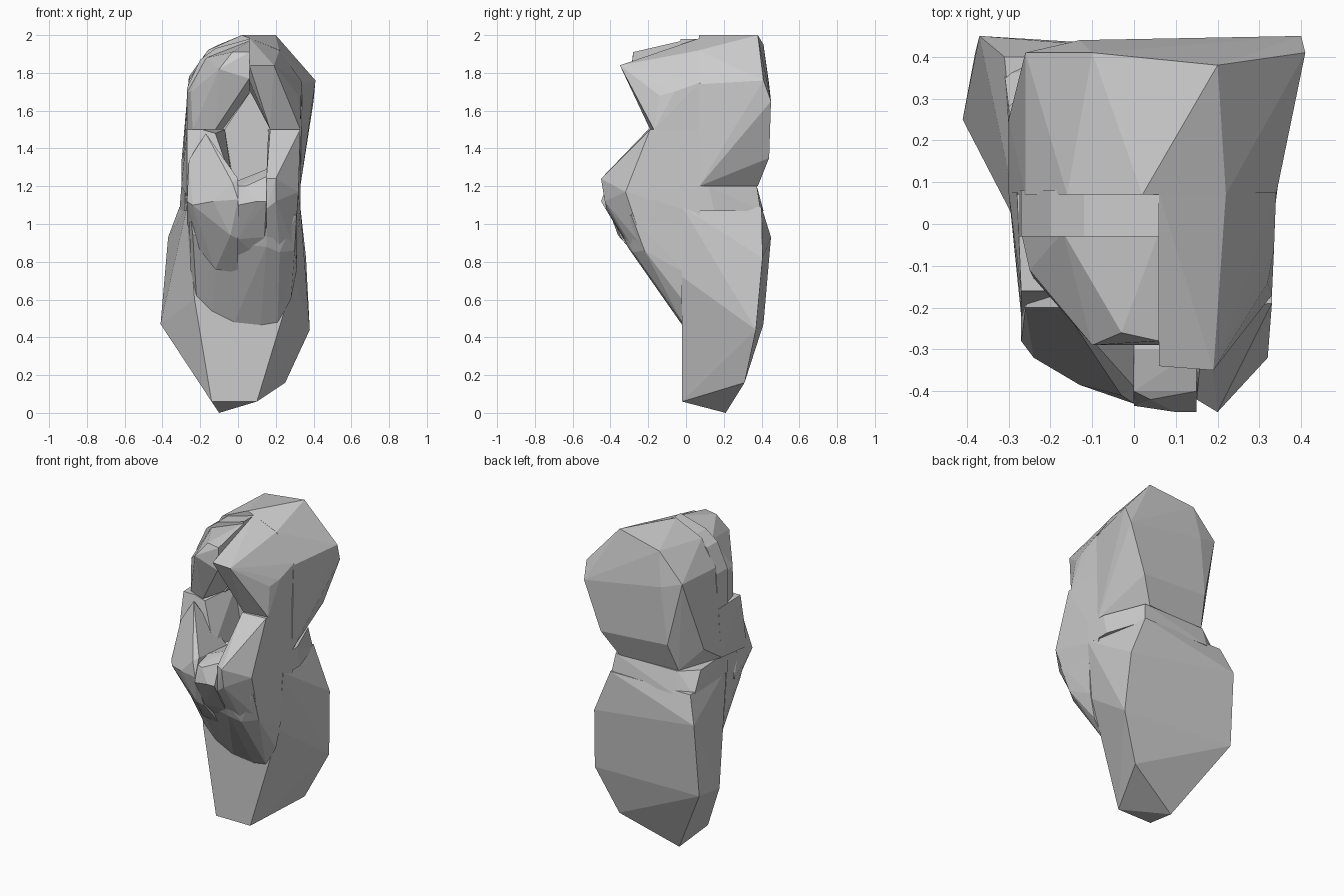
import bpy
import bmesh


def hull(name, points):
    """Flat-faced solid around a few corner points."""
    bm = bmesh.new()
    for p in points:
        bm.verts.new(p)
    bmesh.ops.convex_hull(bm, input=bm.verts)
    loose = [v for v in bm.verts if not v.link_faces]
    bmesh.ops.delete(bm, geom=loose, context='VERTS')
    bmesh.ops.dissolve_limit(bm, angle_limit=0.03, verts=bm.verts, edges=bm.edges)
    bmesh.ops.recalc_face_normals(bm, faces=bm.faces)
    me = bpy.data.meshes.new(name)
    bm.to_mesh(me)
    bm.free()
    ob = bpy.data.objects.new(name, me)
    bpy.context.collection.objects.link(ob)
    return ob


def layer(y, pairs):
    """Cross-section in the x-z plane at depth y."""
    return [(x, y, z) for x, z in pairs]


# Lower rear mass
hull("lower_body",
     layer(-0.02, [(-0.14, 0.06), (0.10, 0.06), (0.30, 0.72), (0.33, 1.09), (-0.27, 1.09), (-0.23, 0.6)])
     + [(-0.10, 0.21, 0), (0.25, 0.31, 0.16), (0.38, 0.37, 0.44),
        (-0.41, 0.25, 0.47), (-0.38, 0.41, 0.47), (-0.37, 0.45, 0.93),
        (0.36, 0.405, 0.82), (0.25, 0.40, 1.09), (-0.31, 0.40, 1.09)])

# Narrow waist band
hull("waist",
     layer(-0.02, [(-0.28, 1.07), (0.33, 1.07), (0.33, 1.2), (-0.28, 1.2)])
     + [(0.33, 0.15, 1.07), (0.33, 0.12, 1.2), (0.25, 0.395, 1.07), (0.23, 0.375, 1.2),
        (-0.20, 0.41, 1.07), (-0.20, 0.37, 1.2), (-0.31, 0.36, 1.07), (-0.30, 0.28, 1.2)])

# Upper rear mass
hull("upper_body",
     layer(0.07, [(-0.30, 1.2), (0.33, 1.2), (0.34, 1.74), (0.22, 1.92), (0.02, 2.0),
                  (-0.16, 1.92), (-0.26, 1.76)])
     + [(0.20, 0.38, 2.0), (-0.10, 0.41, 1.95), (-0.26, 0.41, 1.78), (0.41, 0.41, 1.76),
        (0.40, 0.45, 1.65), (-0.13, 0.44, 1.74), (0.29, 0.44, 1.35), (-0.17, 0.43, 1.38),
        (-0.30, 0.25, 1.32), (0.20, 0.38, 1.2), (-0.20, 0.36, 1.2)])

# Upper right front block
hull("brow_right",
     layer(0.075, [(0.06, 1.985), (0.22, 1.92), (0.34, 1.75), (0.33, 1.5), (0.17, 1.5), (0.06, 1.71)])
     + [(0.06, -0.34, 1.84), (0.19, -0.35, 1.84), (0.06, -0.27, 1.76), (0.17, -0.19, 1.5),
        (0.33, -0.17, 1.5), (0.335, -0.06, 1.7), (0.32, -0.14, 1.68)])

# Upper left front block and the strip behind it
hull("brow_left",
     layer(-0.02, [(0.06, 1.97), (-0.17, 1.88), (-0.27, 1.70), (-0.27, 1.5), (-0.08, 1.5), (0.06, 1.69)])
     + [(0.06, -0.28, 1.91), (-0.03, -0.26, 1.91), (-0.10, -0.29, 1.82), (0.06, -0.29, 1.77),
        (-0.03, -0.27, 1.74), (-0.12, -0.18, 1.5), (-0.24, -0.13, 1.5), (-0.25, -0.11, 1.70)])
strip = [(0.06, 1.98), (-0.12, 1.93), (-0.20, 1.87), (-0.27, 1.72), (-0.275, 1.5), (-0.07, 1.5), (0.06, 1.69)]
hull("brow_strip", layer(-0.03, strip) + layer(0.08, strip))

# Side posts beside the opening
hull("cheek_right",
     layer(0.075, [(0.16, 1.5), (0.33, 1.5), (0.33, 1.05), (0.15, 0.9), (0.15, 1.25)])
     + [(0.17, -0.20, 1.5), (0.33, -0.19, 1.5), (0.15, -0.42, 1.24), (0.20, -0.45, 1.24),
        (0.32, -0.32, 1.17), (0.20, -0.43, 1.12), (0.15, -0.42, 1.08), (0.15, -0.30, 0.88),
        (0.22, -0.28, 0.87), (0.30, -0.22, 0.87)])
hull("cheek_left",
     layer(0.075, [(-0.07, 1.5), (-0.28, 1.5), (-0.30, 1.2), (-0.02, 1.2)])
     + [(-0.19, -0.16, 1.5), (-0.27, -0.16, 1.5), (-0.12, -0.16, 1.48), (-0.03, -0.20, 1.22),
        (-0.27, -0.20, 1.3), (-0.27, -0.22, 1.15)])

# Muzzle lobes at the front
hull("muzzle_left",
     [(-0.17, -0.20, 1.48), (-0.26, -0.20, 1.34), (-0.27, -0.28, 1.12), (-0.24, -0.32, 1.10),
      (-0.13, -0.385, 1.12), (0, -0.43, 1.13), (-0.03, -0.41, 1.22), (0, -0.39, 1.24),
      (0, -0.34, 0.92), (-0.04, -0.36, 0.94), (0, -0.18, 0.74), (-0.12, -0.18, 0.76),
      (-0.20, -0.18, 0.86), (-0.27, -0.10, 1.0), (0, -0.10, 1.2), (-0.2, -0.1, 1.4)])
hull("muzzle_middle",
     [(0, -0.30, 1.23), (0.15, -0.30, 1.29), (0, -0.40, 1.20), (0.04, -0.42, 1.20),
      (0.15, -0.40, 1.25), (0.10, -0.45, 1.12), (0.15, -0.45, 1.12), (0, -0.435, 1.10),
      (0, -0.33, 0.92), (0.14, -0.33, 0.93), (0, -0.20, 0.79), (0.15, -0.20, 0.78),
      (0, 0.07, 1.2), (0.15, 0.07, 1.2)])

# Rounded slope below the muzzle
arc = [(-0.25, 0.75), (-0.22, 0.62), (-0.14, 0.54), (-0.02, 0.48), (0.12, 0.465),
       (0.21, 0.48), (0.28, 0.6), (0.31, 0.75)]
hull("chin_slope",
     layer(-0.02, arc + [(0.33, 1.2), (-0.28, 1.2)])
     + [(-0.24, -0.20, 0.95), (-0.1, -0.26, 0.9), (0.15, -0.31, 0.88), (0.22, -0.28, 0.85),
        (0.30, -0.22, 0.86), (0.15, -0.36, 1.0), (0.31, -0.29, 1.05), (-0.26, -0.24, 1.1)])
